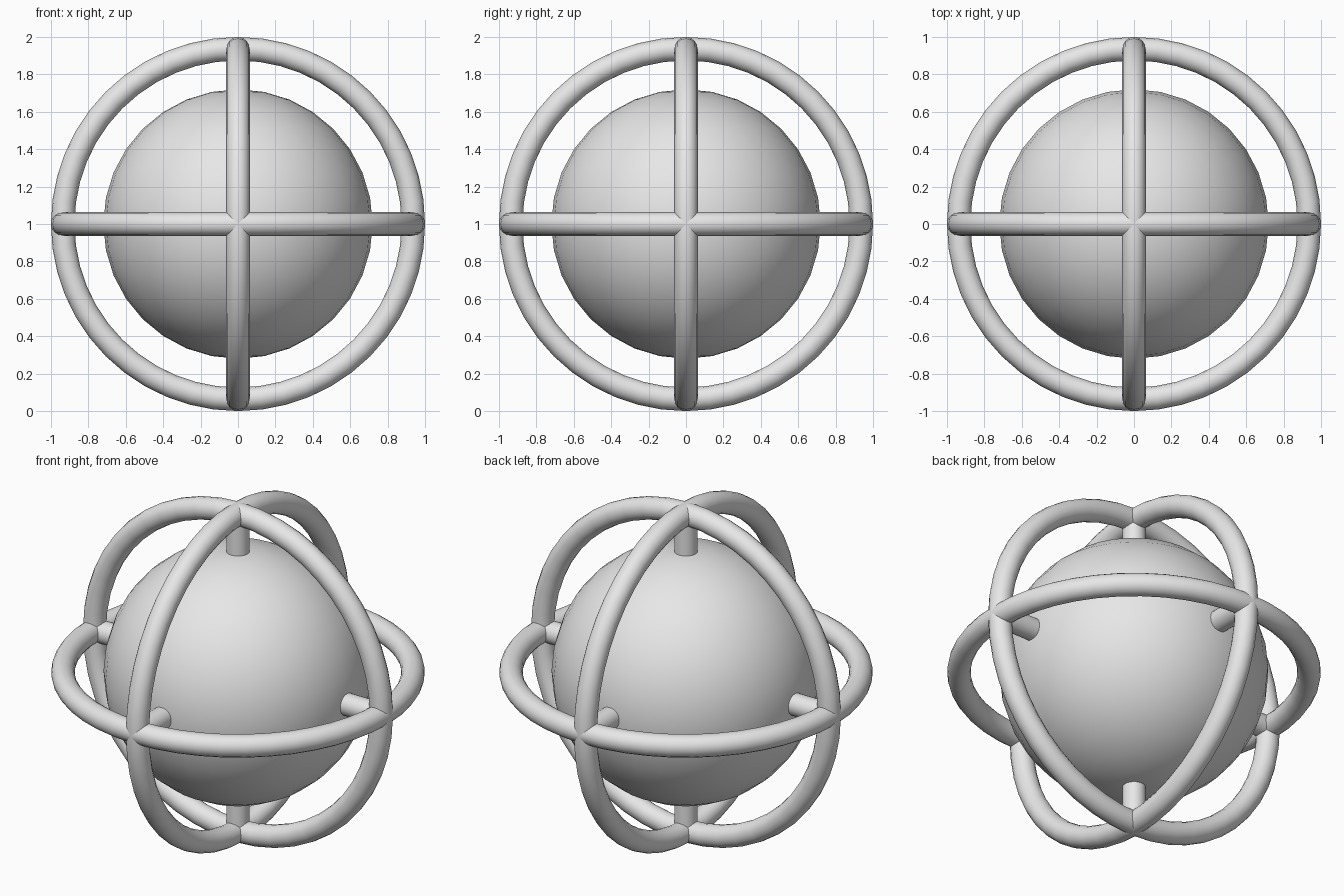
import bpy
import math
from mathutils import Vector

if "Cube" in bpy.data.objects:
    bpy.data.objects.remove(bpy.data.objects["Cube"])

CENTRE = Vector((0, 0, 1))
RING_R, TUBE_R, BALL_R = 0.937, 0.063, 0.72

grey = bpy.data.materials.new("light grey")
grey.diffuse_color = (0.8, 0.8, 0.8, 1)
grey.use_nodes = True
grey.node_tree.nodes["Principled BSDF"].inputs["Base Color"].default_value = grey.diffuse_color


def finish(name):
    obj = bpy.context.object
    obj.name = name
    obj.data.materials.append(grey)
    bpy.ops.object.shade_smooth_by_angle(angle=math.radians(40))
    return obj


# Central ball
bpy.ops.mesh.primitive_uv_sphere_add(segments=32, ring_count=16, radius=BALL_R, location=CENTRE)
finish("ball")

# Three rings at right angles around the ball
q = math.pi / 2
for name, rot in (("level_ring", (0, 0, 0)), ("front_ring", (q, 0, 0)), ("side_ring", (0, q, 0))):
    bpy.ops.mesh.primitive_torus_add(major_radius=RING_R, minor_radius=TUBE_R,
                                     major_segments=48, minor_segments=16,
                                     location=CENTRE, rotation=rot)
    finish(name)

# Six pegs joining the ball to the ring crossings
inner, outer = BALL_R - 0.06, RING_R
for name, d in (("right", (1, 0, 0)), ("left", (-1, 0, 0)), ("back", (0, 1, 0)),
                ("front", (0, -1, 0)), ("top", (0, 0, 1)), ("bottom", (0, 0, -1))):
    d = Vector(d)
    bpy.ops.mesh.primitive_cylinder_add(vertices=24, radius=TUBE_R, depth=outer - inner,
                                        location=CENTRE + d * (inner + outer) / 2,
                                        rotation=d.to_track_quat('Z', 'Y').to_euler())
    finish(name + "_peg")
